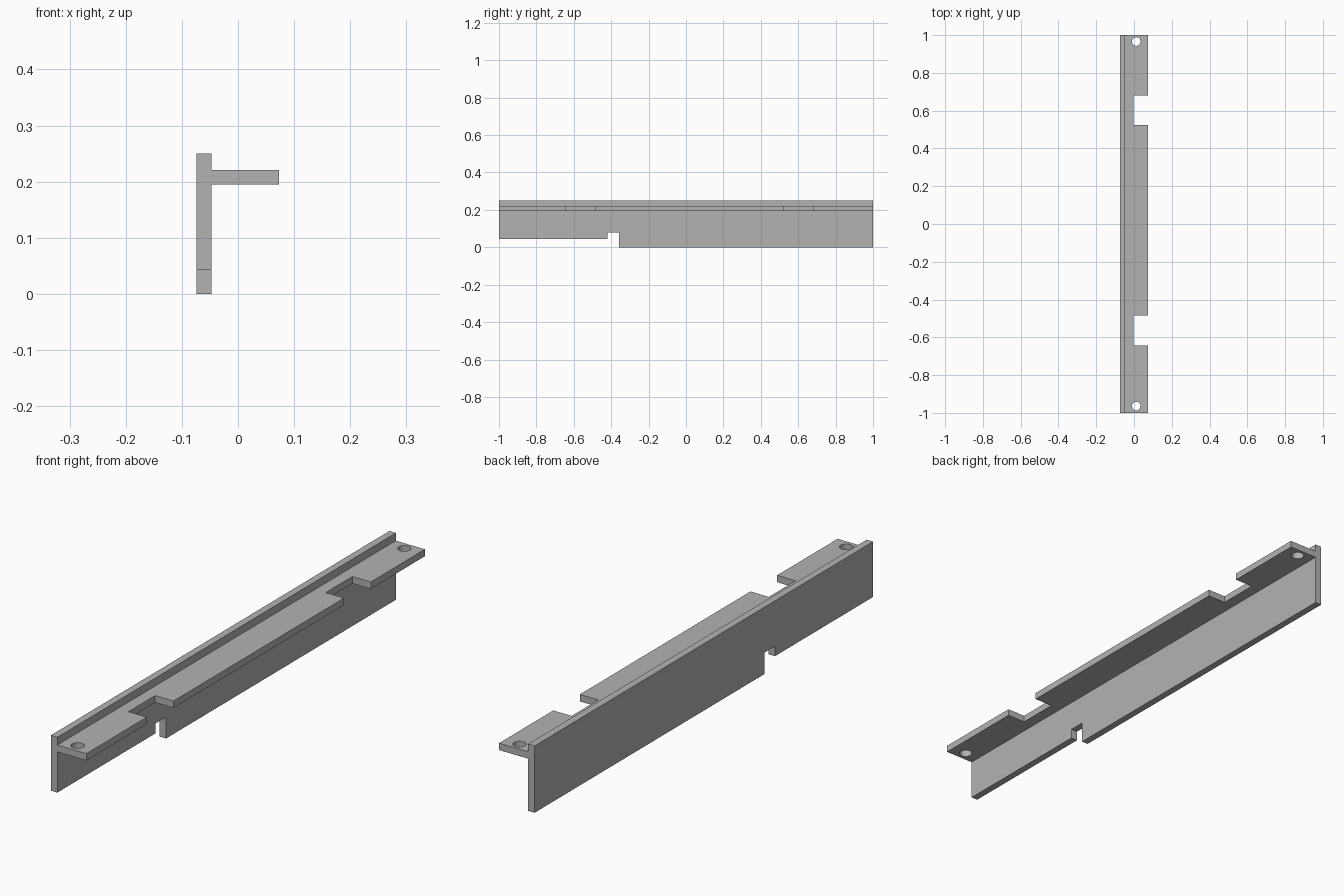
import bpy
import bmesh
from mathutils import Vector

default = bpy.data.objects.get("Cube")
if default:
    bpy.data.objects.remove(default, do_unlink=True)

# Single plain grey finish
GREY = (0.45, 0.45, 0.45, 1.0)
grey = bpy.data.materials.new("plain_grey")
grey.use_nodes = True
grey.diffuse_color = GREY
grey.node_tree.nodes["Principled BSDF"].inputs["Base Color"].default_value = GREY

WALL_LEFT, WALL_RIGHT = -0.074, -0.047
SHELF_EDGE, SLOT_DEPTH = 0.073, -0.003
SHELF_BOTTOM, SHELF_TOP = 0.195, 0.221


def extrude_profile(name, points, offset):
    """Fill a closed outline and extrude it along offset."""
    bm = bmesh.new()
    face = bm.faces.new([bm.verts.new(p) for p in points])
    result = bmesh.ops.extrude_face_region(bm, geom=[face])
    moved = [v for v in result["geom"] if isinstance(v, bmesh.types.BMVert)]
    bmesh.ops.translate(bm, verts=moved, vec=Vector(offset))
    bmesh.ops.recalc_face_normals(bm, faces=bm.faces)
    mesh = bpy.data.meshes.new(name)
    bm.to_mesh(mesh)
    bm.free()
    mesh.materials.append(grey)
    obj = bpy.data.objects.new(name, mesh)
    bpy.context.collection.objects.link(obj)
    return obj


# Upright wall: stepped lower edge with a small relief slot
wall_outline = [(-1, 0.25), (-1, 0.043), (-0.42, 0.043), (-0.42, 0.08),
                (-0.358, 0.08), (-0.358, 0), (1, 0), (1, 0.25)]
extrude_profile("upright_wall", [(WALL_LEFT, y, z) for y, z in wall_outline],
                (WALL_RIGHT - WALL_LEFT, 0, 0))

# Side shelf: two rectangular notches along the outer edge
shelf_outline = [(WALL_RIGHT, -1), (SHELF_EDGE, -1)]
for start, end in ((-0.643, -0.485), (0.523, 0.68)):
    shelf_outline += [(SHELF_EDGE, start), (SLOT_DEPTH, start),
                      (SLOT_DEPTH, end), (SHELF_EDGE, end)]
shelf_outline += [(SHELF_EDGE, 1), (WALL_RIGHT, 1)]
shelf = extrude_profile("notched_shelf",
                        [(x, y, SHELF_BOTTOM) for x, y in shelf_outline],
                        (0, 0, SHELF_TOP - SHELF_BOTTOM))

# Screw hole at each end of the shelf
for label, y in (("front", -0.964), ("back", 0.966)):
    bpy.ops.mesh.primitive_cylinder_add(vertices=24, radius=0.023, depth=0.1,
                                        location=(0.012, y, SHELF_TOP))
    cutter = bpy.context.object
    cutter.name = label + "_hole_cutter"
    cutter.data.materials.append(grey)
    cutter.hide_render = True
    cutter.hide_set(True)
    cut = shelf.modifiers.new(label + "_hole", "BOOLEAN")
    cut.operation = "DIFFERENCE"
    cut.solver = "EXACT"
    cut.object = cutter
